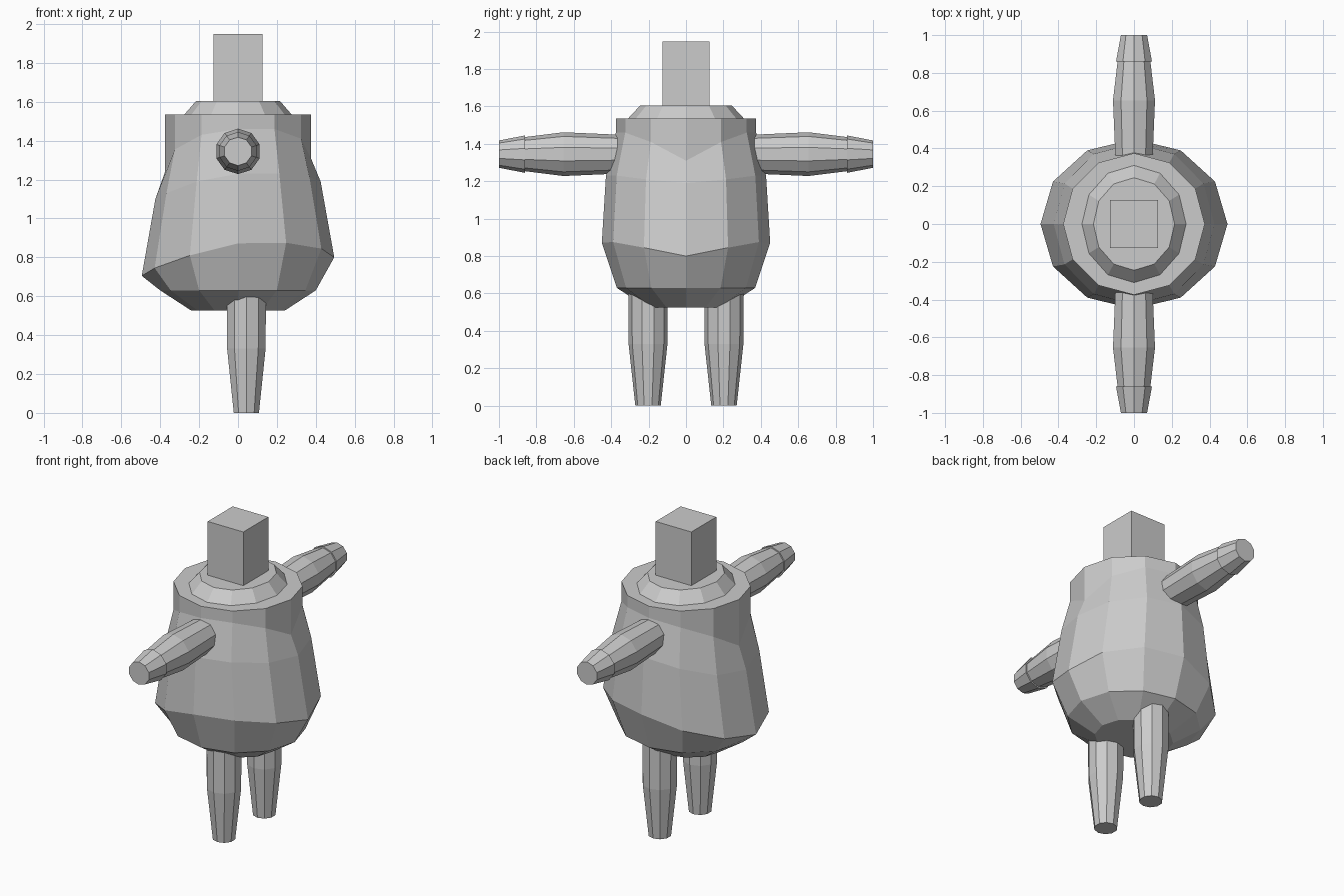
import bpy, bmesh
from math import cos, sin, pi
from mathutils import Matrix

if "Cube" in bpy.data.objects:
    bpy.data.objects.remove(bpy.data.objects["Cube"])


def skin(name, rings):
    """Join rings of points into one closed flat-shaded object."""
    bm = bmesh.new()
    loops = [[bm.verts.new(p) for p in ring] for ring in rings]
    n = len(loops[0])
    for a, b in zip(loops, loops[1:]):
        for i in range(n):
            j = (i + 1) % n
            bm.faces.new((a[i], a[j], b[j], b[i]))
    bm.faces.new(loops[0])
    bm.faces.new(loops[-1])
    bmesh.ops.recalc_face_normals(bm, faces=bm.faces)
    mesh = bpy.data.meshes.new(name)
    bm.to_mesh(mesh)
    bm.free()
    obj = bpy.data.objects.new(name, mesh)
    bpy.context.collection.objects.link(obj)
    return obj


def oval(rx, ry, heights):
    """12-sided oval; heights run from +x round to -x, same on both sides."""
    if not isinstance(heights, (list, tuple)):
        heights = [heights] * 7
    return [(rx * cos(i * pi / 6), ry * sin(i * pi / 6), heights[min(i, 12 - i)])
            for i in range(12)]


def limb(name, profile, matrix):
    """10-sided limb along local z from (radius, height) pairs."""
    rings = [[(r * cos(i * pi / 5), r * sin(i * pi / 5), h) for i in range(10)]
             for r, h in profile]
    obj = skin(name, rings)
    obj.data.transform(matrix)
    return obj


# Pear-shaped body with uneven waist and chest rings
skin("body", [
    oval(0.24, 0.21, 0.526),
    oval(0.40, 0.37, 0.63),
    oval(0.495, 0.45, [0.80, 0.845, 0.875, 0.872, 0.81, 0.745, 0.705]),
    oval(0.425, 0.428, [1.19, 1.21, 1.23, 1.23, 1.19, 1.13, 1.10]),
    oval(0.375, 0.375, [1.31, 1.41, 1.46, 1.46, 1.43, 1.355, 1.24]),
    oval(0.375, 0.375, 1.535),
])

# Collar
skin("collar", [oval(0.28, 0.315, 1.53), oval(0.215, 0.245, 1.605)])

# Square head
skin("head", [[(x * 0.126, y * 0.126, z) for x, y in ((-1, -1), (1, -1), (1, 1), (-1, 1))]
              for z in (1.60, 1.948)])

# Arms, hands and legs on both sides
for side, label in ((1, "left"), (-1, "right")):
    arm = Matrix.Translation((0, 0, 1.345)) @ Matrix.Rotation(-side * pi / 2, 4, 'X') \
        @ Matrix.Rotation(pi / 2, 4, 'Z')
    limb(label + "_arm", [(0.104, 0.36), (0.117, 0.655), (0.09, 0.87)], arm)
    limb(label + "_hand", [(0.10, 0.86), (0.073, 1.0)], arm)
    leg = Matrix.Translation((0.043, side * 0.203, 0)) @ Matrix.Rotation(pi / 2, 4, 'Z')
    limb(label + "_leg", [(0.068, 0), (0.104, 0.33), (0.106, 0.62)], leg)
